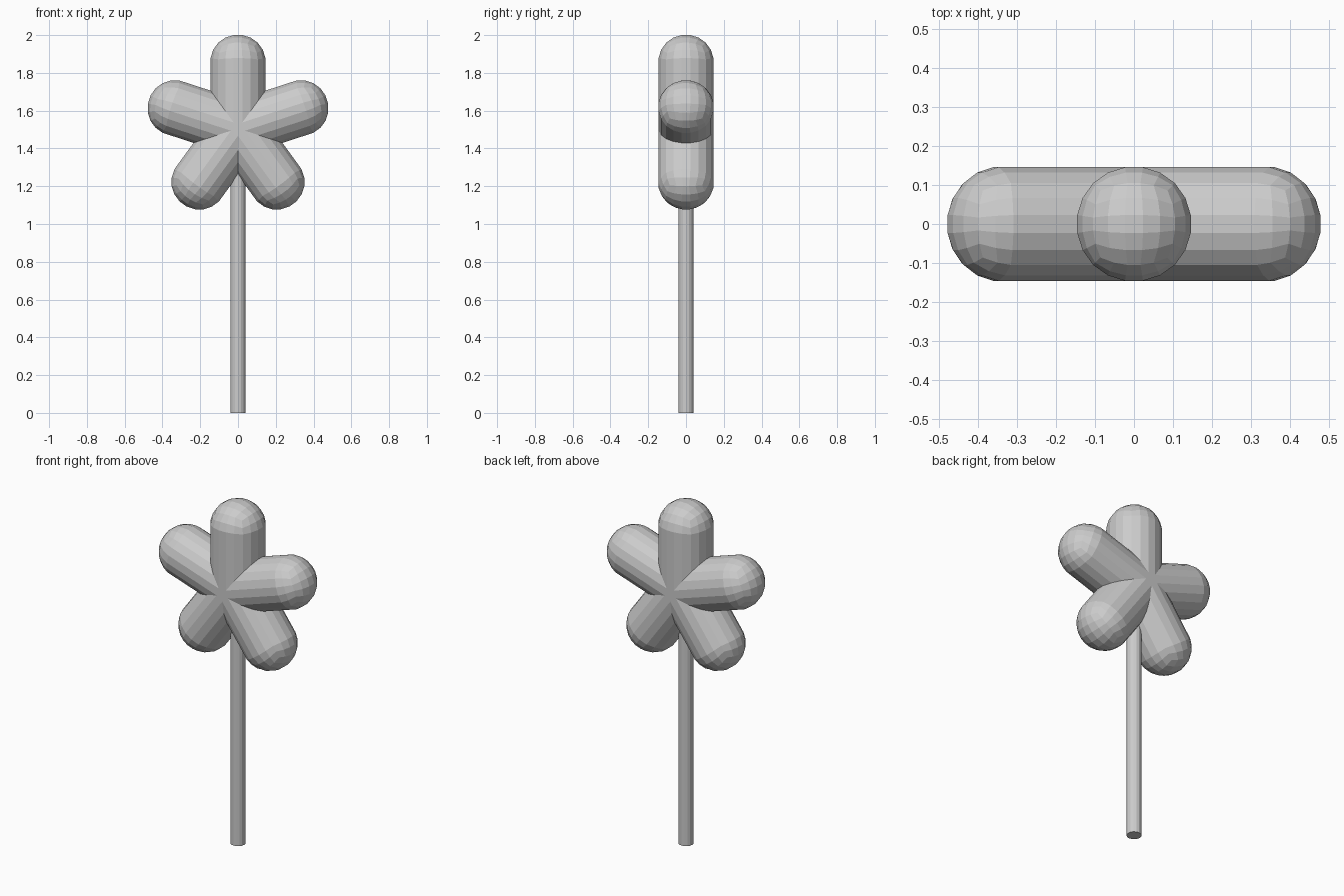
import bpy, bmesh
from math import tan, pi, radians
from mathutils import Vector, Matrix

if "Cube" in bpy.data.objects:
    bpy.data.objects.remove(bpy.data.objects["Cube"])

R, REACH, HUB = 0.149, 0.349, 1.506


def add_object(name, bm):
    mesh = bpy.data.meshes.new(name)
    bm.to_mesh(mesh)
    bm.free()
    obj = bpy.data.objects.new(name, mesh)
    bpy.context.collection.objects.link(obj)
    return obj


# Petals: a cube rounded into a ball, its upper half pulled outward into a capsule
def petal(name, angle):
    bm = bmesh.new()
    bmesh.ops.create_cube(bm, size=2)
    bmesh.ops.subdivide_edges(bm, edges=bm.edges[:], cuts=4, use_grid_fill=True)
    for v in bm.verts:
        v.co = Vector([tan(c * pi / 4) for c in v.co]).normalized() * R
        if v.co.z > 0:
            v.co.z += REACH
    turn = Matrix.Translation((0, 0, HUB)) @ Matrix.Rotation(angle, 4, 'Y')
    bmesh.ops.transform(bm, matrix=turn, verts=bm.verts[:])
    return add_object(name, bm)


for i in range(5):
    petal(f"petal_{i + 1}", radians(72 * i))

# Stem: thin rod from the ground up into the flower centre
bm = bmesh.new()
bmesh.ops.create_cone(bm, cap_ends=True, segments=16, radius1=0.04, radius2=0.04,
                      depth=1.5, matrix=Matrix.Translation((0, 0, 0.75)))
add_object("stem", bm)
